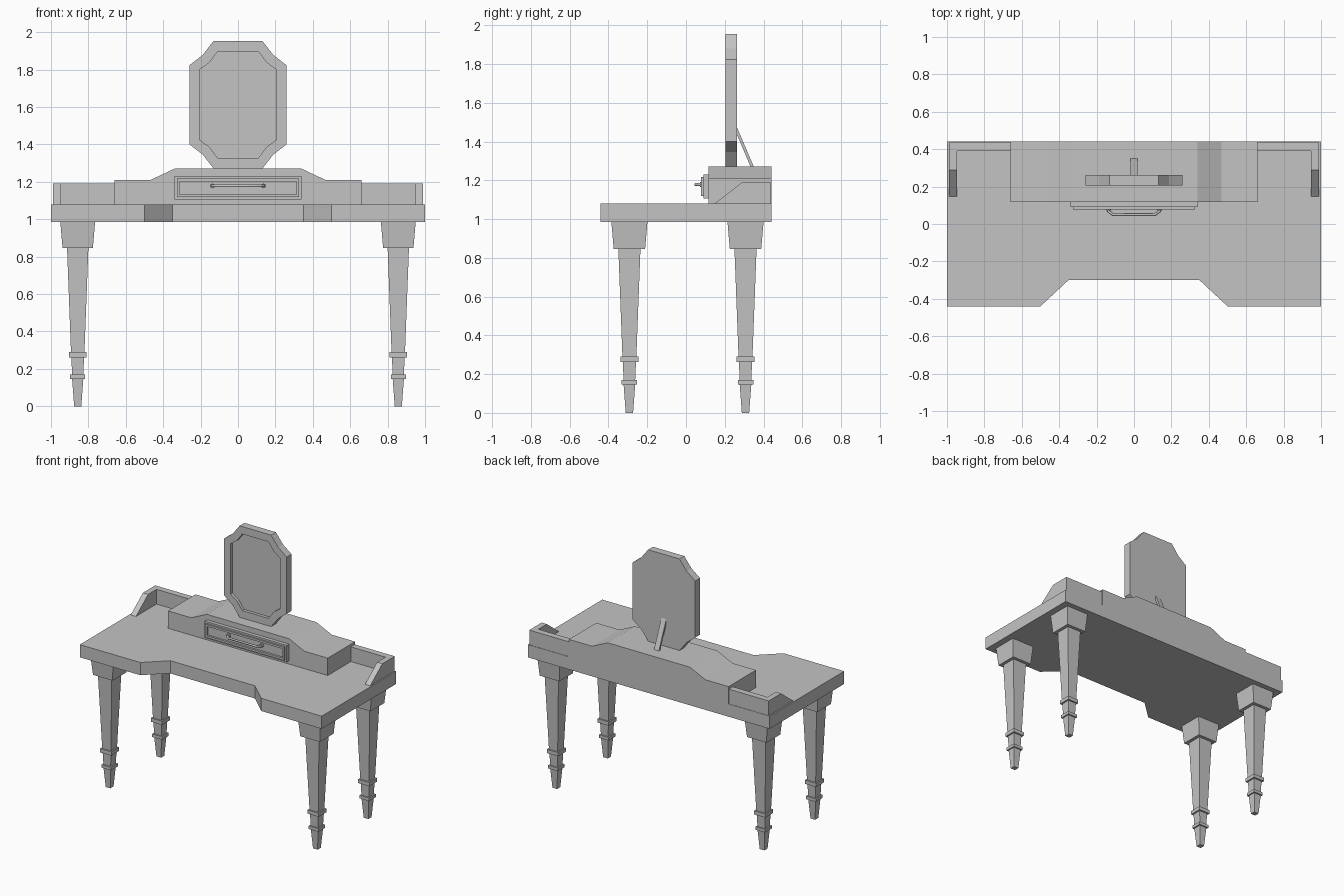
import bpy
import bmesh
import math

cube = bpy.data.objects.get("Cube")
if cube:
    bpy.data.objects.remove(cube, do_unlink=True)

# One plain grey for the whole piece
GREY = (0.55, 0.55, 0.55, 1)
grey = bpy.data.materials.new("plain grey")
grey.use_nodes = True
grey.diffuse_color = GREY
bsdf = grey.node_tree.nodes["Principled BSDF"]
bsdf.inputs["Base Color"].default_value = GREY
bsdf.inputs["Roughness"].default_value = 0.8


def loft(name, rings):
    """Solid skin through rings of equal point count, capped at both ends."""
    bm = bmesh.new()
    loops = [[bm.verts.new(p) for p in ring] for ring in rings]
    for a, b in zip(loops, loops[1:]):
        for i in range(len(a)):
            j = (i + 1) % len(a)
            bm.faces.new((a[i], a[j], b[j], b[i]))
    bm.faces.new(loops[0])
    bm.faces.new(loops[-1])
    bmesh.ops.recalc_face_normals(bm, faces=bm.faces)
    mesh = bpy.data.meshes.new(name)
    bm.to_mesh(mesh)
    bm.free()
    mesh.materials.append(grey)
    obj = bpy.data.objects.new(name, mesh)
    bpy.context.collection.objects.link(obj)
    return obj


def along_x(pts, x):
    return [(x, y, z) for y, z in pts]


def along_y(pts, y):
    return [(x, y, z) for x, z in pts]


def along_z(pts, z):
    return [(x, y, z) for x, y in pts]


def rect(x, y, z=None):
    return [(-x, y), (x, y), (x, z), (-x, z)]


def mirrored(half):
    """Close a right-hand outline with its reflection across x = 0."""
    return half + [(-x, v) for x, v in reversed(half)]


# Table top with a knee recess at the front
top = mirrored([(0.35, -0.30), (0.50, -0.44), (1, -0.44), (1, 0.44)])
loft("table_top", [along_z(top, 0.985), along_z(top, 1.08)])

# Tapered square legs: (height, half width)
LEG = [(0, 0.019), (0.147, 0.03), (0.147, 0.04), (0.17, 0.04),
       (0.17, 0.03), (0.262, 0.034), (0.262, 0.046), (0.29, 0.046),
       (0.29, 0.036), (0.845, 0.057), (0.845, 0.081), (0.985, 0.093)]
for side, x in (("right", -0.857), ("left", 0.857)):
    for end, y in (("front", -0.292), ("back", 0.307)):
        leg = loft(f"{end}_{side}_leg",
                   [along_z(rect(w, -w, w), z) for z, w in LEG])
        leg.location = (x, y, 0)

# Low gallery: back rail and sloped side rails
rail = rect(0.99, 0.39, 0.437)
loft("back_rail", [along_z(rail, 1.08), along_z(rail, 1.19)])
side_rail = [(0.148, 1.08), (0.437, 1.08), (0.437, 1.19), (0.29, 1.19)]
for side, s in (("right", -1), ("left", 1)):
    loft(f"{side}_side_rail",
         [along_x(side_rail, s * 0.947), along_x(side_rail, s * 0.99)])

# Raised drawer box with stepped top
box = mirrored([(0.66, 1.08), (0.66, 1.21), (0.468, 1.21), (0.34, 1.27)])
loft("drawer_box", [along_y(box, 0.117), along_y(box, 0.44)])

# Drawer front: slab, raised moulding, recessed panel
slab = rect(0.34, 1.105, 1.23)
moulding = rect(0.327, 1.118, 1.217)
panel = rect(0.312, 1.133, 1.202)
loft("drawer_front", [along_y(slab, 0.13), along_y(slab, 0.09),
                      along_y(moulding, 0.09), along_y(moulding, 0.077),
                      along_y(panel, 0.077), along_y(panel, 0.092)])

# Bow handle
half = [(0.137, 0.095), (0.137, 0.068), (0.112, 0.05)]
path = half + [(-x, y) for x, y in reversed(half)]
curve = bpy.data.curves.new("drawer_handle", "CURVE")
curve.dimensions = "3D"
curve.bevel_depth = 0.008
curve.bevel_resolution = 1
curve.use_fill_caps = True
spline = curve.splines.new("POLY")
spline.points.add(len(path) - 1)
for point, (x, y) in zip(spline.points, path):
    point.co = (x, y, 1.178, 1)
curve.materials.append(grey)
bpy.context.collection.objects.link(bpy.data.objects.new("drawer_handle", curve))

# Handle mounts
for side, s in (("right", -1), ("left", 1)):
    ring = [(s * 0.137 + 0.013 * math.cos(a * math.pi / 4),
             1.178 + 0.013 * math.sin(a * math.pi / 4)) for a in range(8)]
    loft(f"{side}_handle_mount", [along_y(ring, 0.095), along_y(ring, 0.072)])


# Mirror: frame with notched corners and a recessed glass
def notched(quarter):
    mid = 1.612
    upper = [(x, mid + h) for x, h in quarter]
    lower = [(x, mid - h) for x, h in reversed(quarter)]
    return mirrored(upper + lower)


outer = notched([(0.13, 0.342), (0.188, 0.267), (0.259, 0.212)])
inner = notched([(0.108, 0.286), (0.152, 0.226), (0.206, 0.187)])
loft("mirror", [along_y(outer, 0.262), along_y(outer, 0.205),
                along_y(inner, 0.205), along_y(inner, 0.228)])

# Slanted strut behind the mirror
strut = [(0.262, 1.475), (0.262, 1.438), (0.335, 1.265), (0.352, 1.265)]
loft("mirror_strut", [along_x(strut, -0.02), along_x(strut, 0.02)])
